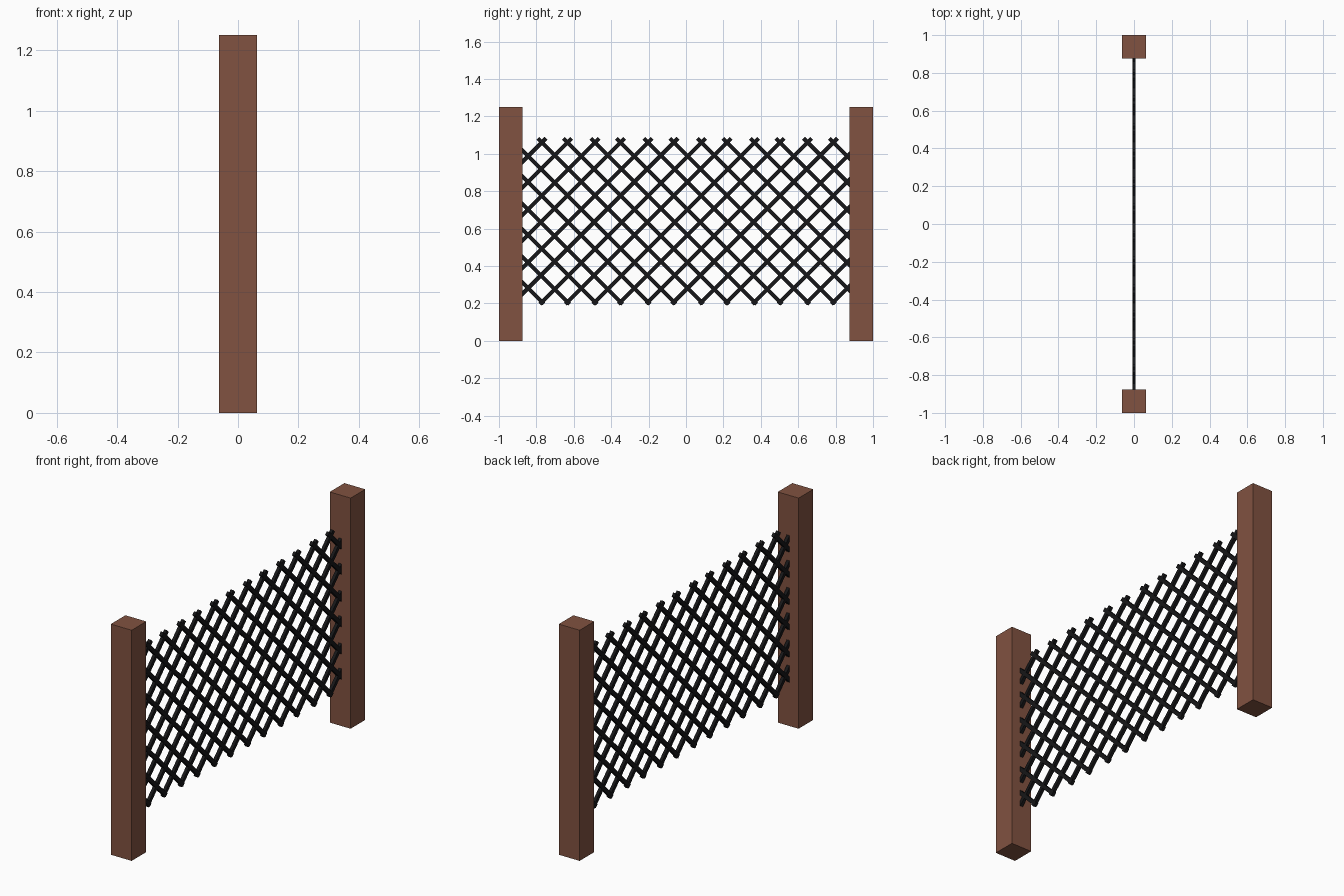
import bpy
import math

if "Cube" in bpy.data.objects:
    bpy.data.objects.remove(bpy.data.objects["Cube"])


def material(name, color):
    m = bpy.data.materials.new(name)
    m.diffuse_color = color
    m.use_nodes = True
    m.node_tree.nodes["Principled BSDF"].inputs["Base Color"].default_value = m.diffuse_color
    return m


wood = material("brown_wood", (0.22, 0.085, 0.052, 1))
black = material("black_wire", (0.008, 0.008, 0.009, 1))


def box(name, center, size, mat, tilt=0.0):
    bpy.ops.mesh.primitive_cube_add(size=1, location=center, rotation=(tilt, 0, 0))
    ob = bpy.context.object
    ob.name = name
    ob.scale = size
    ob.data.materials.append(mat)
    return ob


# Two square posts
for name, side in (("front_post", -1), ("back_post", 1)):
    box(name, (0, side * 0.9375, 0.625), (0.125, 0.125, 1.25), wood)

# Diagonal lattice: bars at 45 degrees, crossing along the bottom and top rows
BOTTOM, TOP = 0.208, 1.061
HEIGHT = TOP - BOTTOM
PITCH = HEIGHT / 3
WIDTH, THICK = 0.021, 0.017
LIMIT = 0.885          # bars end just inside the posts
LOW_TIP, HIGH_TIP = 0.011, 0.022   # overhang past the outer crossings

bars = []
for direction in (1, -1):
    for k in range(-4, 11):
        for start in (-0.771, -0.634):
            y0 = start + k * PITCH
            # heights above the bottom row, clipped to the posts
            h = sorted(((-LIMIT - y0) * direction, (LIMIT - y0) * direction))
            lo = max(-LOW_TIP, h[0])
            hi = min(HEIGHT + HIGH_TIP, h[1])
            if hi - lo < 0.02:
                continue
            mid = (lo + hi) / 2
            length = (hi - lo) * math.sqrt(2)
            bars.append(box("lattice_bar", (0, y0 + direction * mid, BOTTOM + mid),
                            (THICK, length, WIDTH), black, direction * math.pi / 4))

# Join the bars into one panel
bpy.ops.object.select_all(action='DESELECT')
for b in bars:
    b.select_set(True)
bpy.context.view_layer.objects.active = bars[0]
bpy.ops.object.join()
bpy.context.object.name = "lattice_panel"
